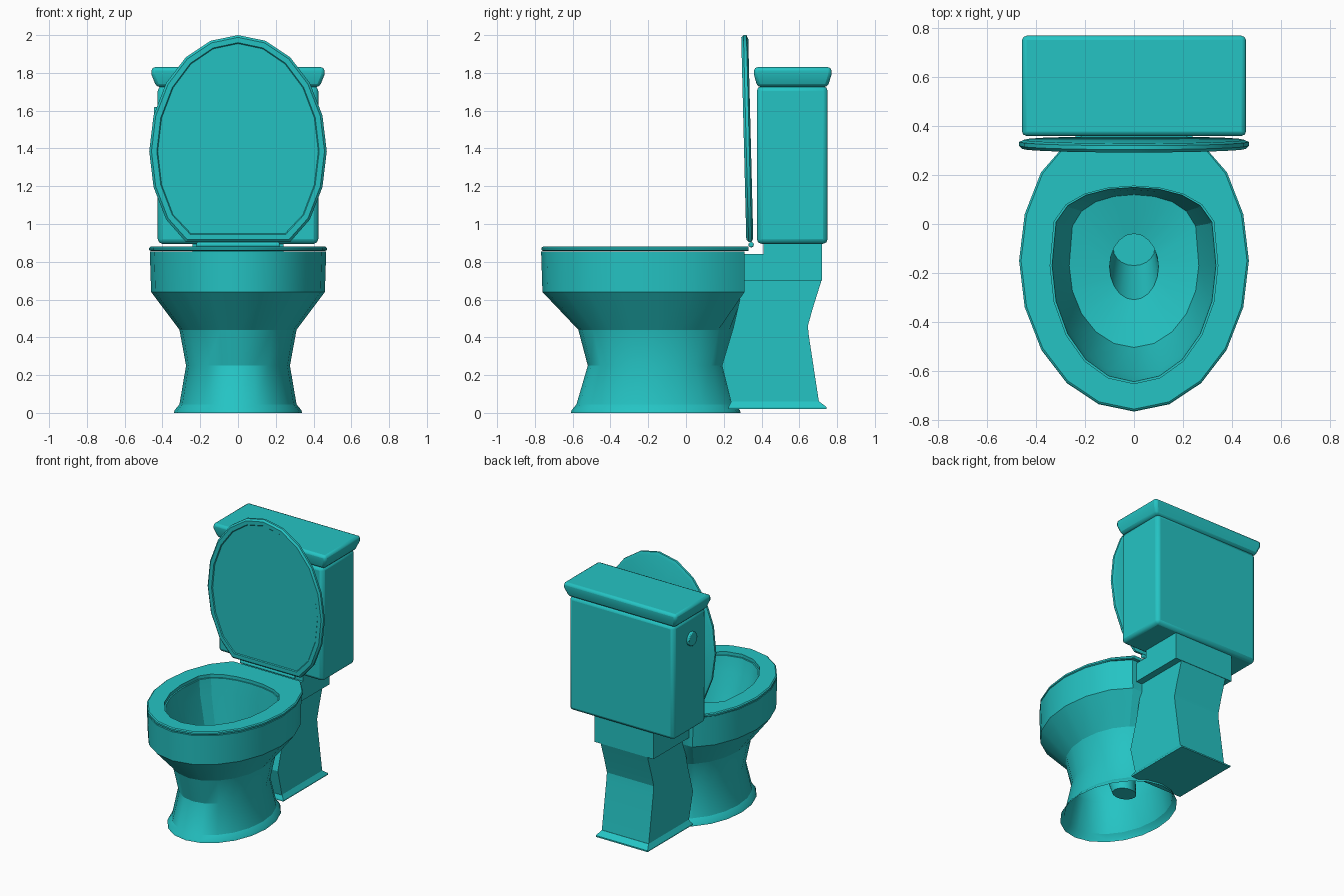
import bpy, bmesh, math
from mathutils import Matrix

if "Cube" in bpy.data.objects:
    bpy.data.objects.remove(bpy.data.objects["Cube"], do_unlink=True)

SIDES = 20
CENTRE = -0.15

teal = bpy.data.materials.new("teal_ceramic")
teal.use_nodes = True
teal.diffuse_color = (0.018, 0.55, 0.55, 1)
teal.node_tree.nodes["Principled BSDF"].inputs["Base Color"].default_value = teal.diffuse_color


def finish(name, bm, angle=0.43, bevel=0, segments=2):
    """Turn a bmesh into a shaded object with an optional bevel."""
    bmesh.ops.recalc_face_normals(bm, faces=bm.faces)
    mesh = bpy.data.meshes.new(name)
    bm.to_mesh(mesh)
    bm.free()
    mesh.materials.append(teal)
    ob = bpy.data.objects.new(name, mesh)
    bpy.context.collection.objects.link(ob)
    bpy.ops.object.select_all(action='DESELECT')
    ob.select_set(True)
    bpy.context.view_layer.objects.active = ob
    bpy.ops.object.shade_smooth_by_angle(angle=angle)
    if bevel:
        mod = ob.modifiers.new("Rounded edges", 'BEVEL')
        mod.width, mod.segments = bevel, segments
        mod.limit_method, mod.angle_limit = 'ANGLE', 0.6
    return ob


def loft(rings, cap_start=True, cap_end=True, closed=False):
    """Skin a list of equal point rings."""
    bm = bmesh.new()
    loops = [[bm.verts.new(p) for p in ring] for ring in rings]
    pairs = list(zip(loops, loops[1:]))
    if closed:
        pairs.append((loops[-1], loops[0]))
    for a, b in pairs:
        n = len(a)
        for i in range(n):
            j = (i + 1) % n
            bm.faces.new((a[i], a[j], b[j], b[i]))
    if cap_start:
        bm.faces.new(loops[0])
    if cap_end:
        bm.faces.new(loops[-1])
    return bm


def angles():
    return [2 * math.pi * i / SIDES for i in range(SIDES)]


def oval(rx, ry, z, cy=CENTRE, back=9):
    """Ellipse ring whose rear can be cut off straight."""
    return [(rx * math.sin(a), min(cy - ry * math.cos(a), back), z) for a in angles()]


def opening(rx, front, back, z, cy=-0.17):
    """Egg ring with a squarer rear."""
    pts = []
    for a in angles():
        c = math.cos(a)
        y = cy - front * c if c > 0 else cy + back * math.sqrt(-c)
        pts.append((rx * math.sin(a), y, z))
    return pts


def rect(hx, y0, y1, z):
    return [(-hx, y0, z), (hx, y0, z), (hx, y1, z), (-hx, y1, z)]


def prism(name, profile, half_width, **kw):
    """Side profile (y, z) extruded across x."""
    rings = [[(x, y, z) for y, z in profile] for x in (-half_width, half_width)]
    return finish(name, loft(rings), **kw)


# Bowl: outer wall, rim, inner wall, floor and drain in one skin
bowl = [oval(rx, ry, z, -0.16, 0.31) for rx, ry, z in (
    (0.34, 0.45, 0), (0.335, 0.445, 0.015), (0.31, 0.42, 0.045),
    (0.275, 0.36, 0.25), (0.31, 0.41, 0.44), (0.46, 0.6, 0.64),
    (0.467, 0.607, 0.855))]
bowl += [opening(0.335, 0.475, 0.32, 0.855),
         opening(0.325, 0.45, 0.31, 0.75),
         opening(0.265, 0.335, 0.29, 0.46),
         oval(0.1, 0.135, 0.42, -0.175),
         oval(0.085, 0.07, 0.11, -0.1)]
finish("bowl", loft(bowl, cap_start=False))

# Seat ring
seat = [oval(0.47 - d, 0.615 - d, z, back=0.33) for d, z in
        ((0.008, 0.857), (0, 0.862), (0, 0.874), (0.008, 0.88))]
seat += [opening(0.343, 0.483, 0.325, z) for z in (0.88, 0.857)]
finish("seat", loft(seat, False, False, closed=True))

# Raised lid with a shallow recess framed by its rim
lid = []
for inset, depth in ((0.02, 0.347), (0, 0.338), (0, 0.322), (0.012, 0.31),
                     (0.04, 0.31), (0.045, 0.316)):
    ring = oval(0.47 - inset, 0.615 - inset, 0, back=0.33 - inset)
    lid.append([(x, depth + 0.025 * (y + 0.05), 1.235 - y) for x, y, _ in ring])
finish("lid", loft(lid))


def disc(name, radius, length, location):
    """Cylinder lying along x."""
    bm = bmesh.new()
    turn = Matrix.Translation(location) @ Matrix.Rotation(math.pi / 2, 4, 'Y')
    bmesh.ops.create_cone(bm, cap_ends=True, segments=16, radius1=radius,
                          radius2=radius, depth=length, matrix=turn)
    return finish(name, bm, bevel=0.006)


# Hinge bar and flush button
disc("hinge_bar", 0.014, 0.44, (0, 0.345, 0.89))
disc("flush_button", 0.05, 0.04, (-0.425, 0.55, 1.57))

# Rear stand, its foot and the stepped tank support
prism("rear_stand", [(0.24, 0.05), (0.19, 0.25), (0.25, 0.45), (0.31, 0.71),
                     (0.72, 0.71), (0.67, 0.55), (0.645, 0.46), (0.65, 0.41),
                     (0.705, 0.05)], 0.19, angle=0.3)
finish("stand_foot", loft([rect(0.21, 0.225, 0.745, 0.02),
                           rect(0.21, 0.225, 0.745, 0.03),
                           rect(0.19, 0.24, 0.705, 0.06)]))
prism("tank_support", [(0.31, 0.7), (0.31, 0.84), (0.41, 0.84), (0.41, 0.91),
                       (0.72, 0.91), (0.72, 0.7)], 0.24)

# Tank and its overhanging cover
finish("tank", loft([rect(0.425, 0.375, 0.75, 0.895),
                     rect(0.425, 0.375, 0.75, 1.73)]), bevel=0.025)
finish("tank_cover", loft([rect(0.432, 0.378, 0.75, 1.725),
                           rect(0.458, 0.36, 0.77, 1.79),
                           rect(0.458, 0.36, 0.77, 1.83)]), bevel=0.018)
